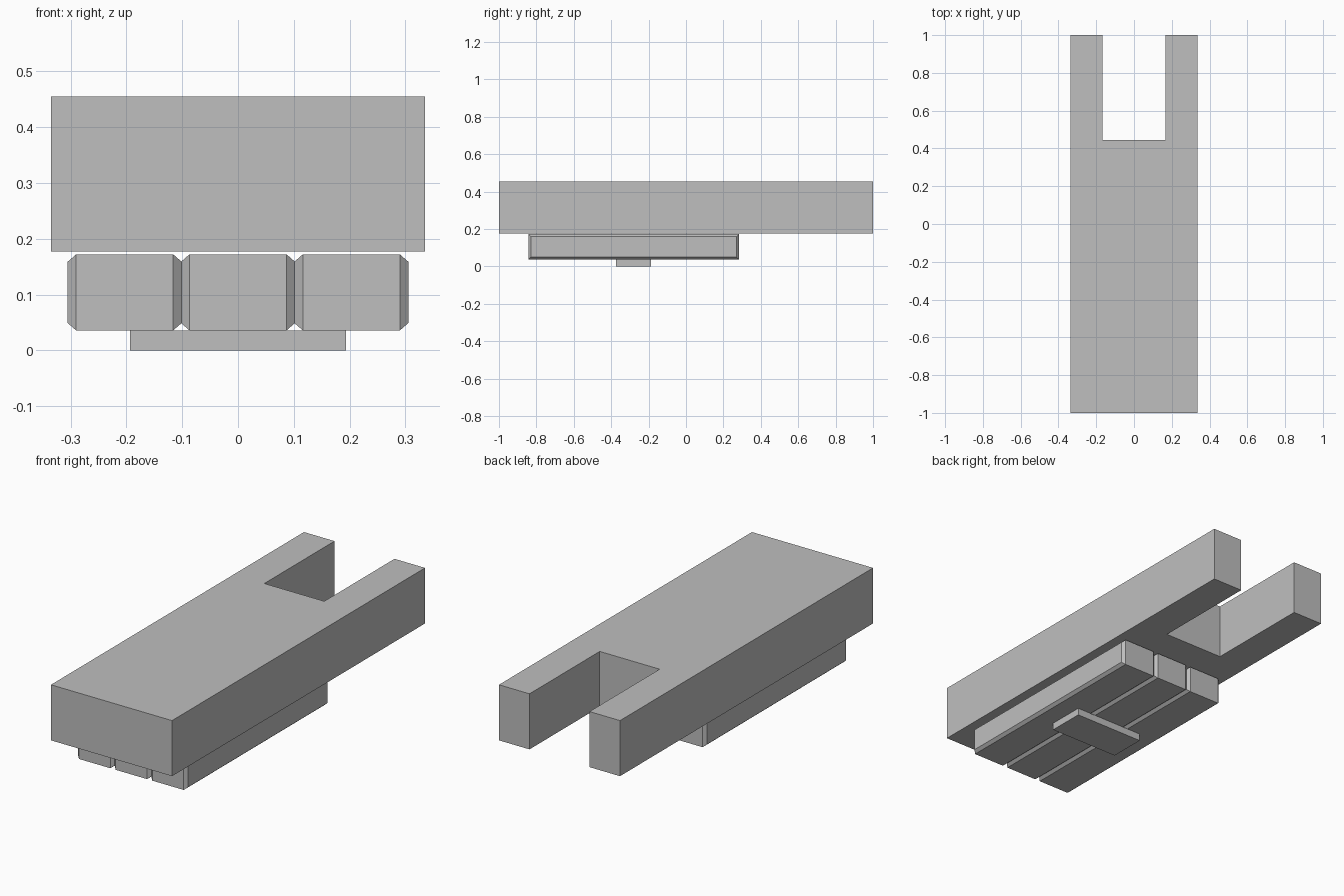
import bpy
import bmesh

if "Cube" in bpy.data.objects:
    bpy.data.objects.remove(bpy.data.objects["Cube"], do_unlink=True)

grey = bpy.data.materials.new("plain_grey")
grey.use_nodes = True
colour = (0.52, 0.52, 0.52, 1)
grey.diffuse_color = colour
grey.node_tree.nodes["Principled BSDF"].inputs["Base Color"].default_value = colour


def finish(name, bm):
    bmesh.ops.recalc_face_normals(bm, faces=bm.faces)
    mesh = bpy.data.meshes.new(name)
    bm.to_mesh(mesh)
    bm.free()
    mesh.materials.append(grey)
    obj = bpy.data.objects.new(name, mesh)
    bpy.context.collection.objects.link(obj)


def box(x, y, z):
    """Box from (low, high) ranges on each axis."""
    bm = bmesh.new()
    bmesh.ops.create_cube(bm, size=1)
    for v in bm.verts:
        for i, (low, high) in enumerate((x, y, z)):
            v.co[i] = low if v.co[i] < 0 else high
    return bm


# Main slab: a notched outline extruded upwards
HALF, NOTCH, NOTCH_Y = 0.335, 0.166, 0.445
half_outline = [(HALF, -1), (HALF, 1), (NOTCH, 1), (NOTCH, NOTCH_Y)]
outline = half_outline + [(-x, y) for x, y in reversed(half_outline)]
bm = bmesh.new()
base = bm.faces.new([bm.verts.new((x, y, 0.177)) for x, y in outline])
top = bmesh.ops.extrude_face_region(bm, geom=[base])["geom"]
for v in top:
    if isinstance(v, bmesh.types.BMVert):
        v.co.z = 0.455
finish("notched_slab", bm)

# Three bars under the slab, each with tapered left and right sides
for name, cx in (("right_bar", -0.203), ("middle_bar", 0), ("left_bar", 0.203)):
    bm = box((cx - 0.087, cx + 0.087), (-0.843, 0.283), (0.036, 0.172))
    bm.normal_update()
    for face in [f for f in bm.faces if abs(f.normal.x) > 0.9]:
        side = face.normal.x
        cap = bmesh.ops.extrude_discrete_faces(bm, faces=[face])["faces"][0]
        mid = cap.calc_center_median()
        for v in cap.verts:
            v.co.x += side * 0.015
            v.co.y -= 0.013 if v.co.y > mid.y else -0.013
            v.co.z -= 0.013 if v.co.z > mid.z else -0.013
    finish(name, bm)

# Cross plate beneath the bars
finish("cross_plate", box((-0.193, 0.193), (-0.375, -0.187), (0, 0.036)))
